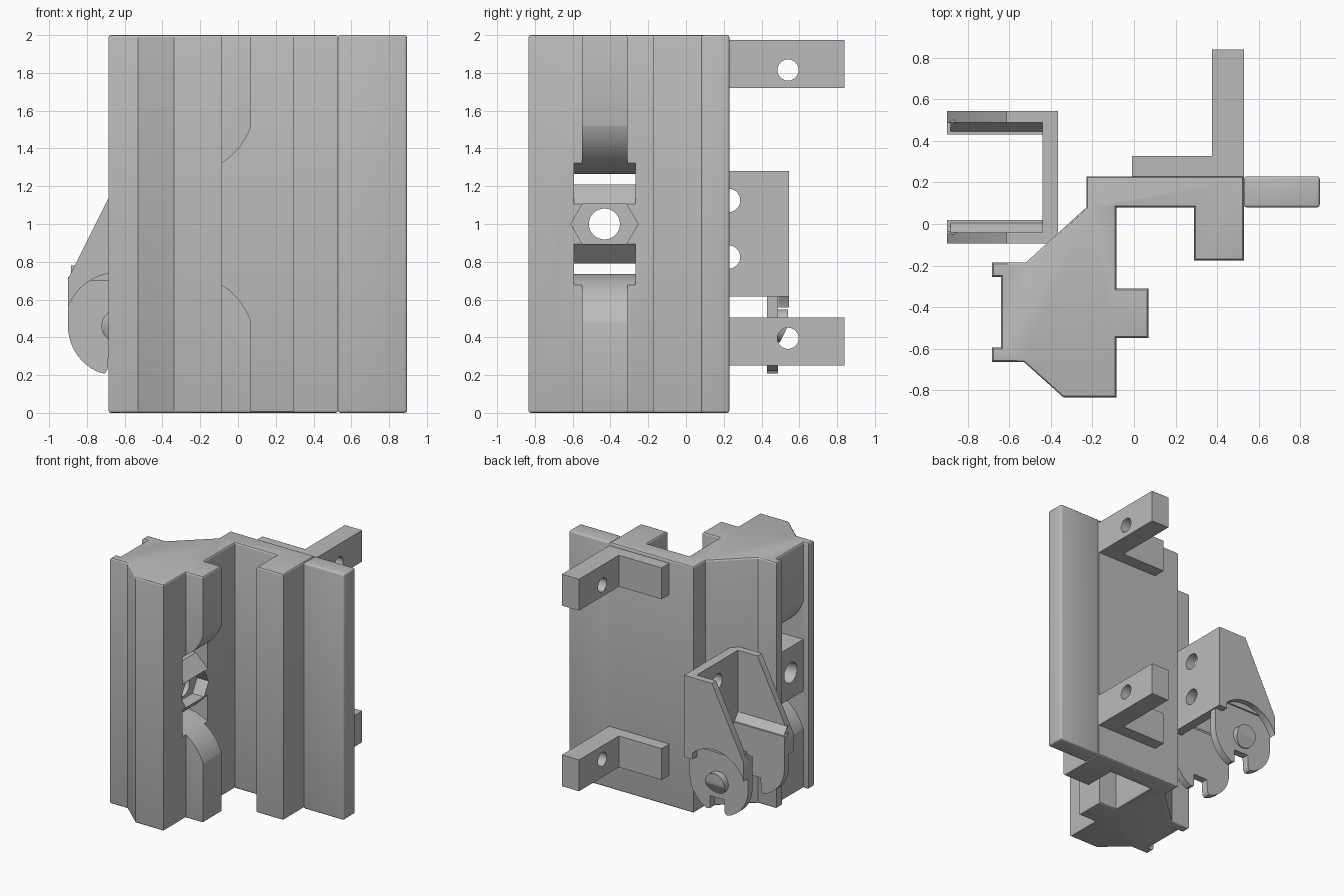
import bpy, bmesh
from math import sin, cos, pi, radians, sqrt
from mathutils import Vector

cube = bpy.data.objects.get("Cube")
if cube:
    bpy.data.objects.remove(cube)

grey = bpy.data.materials.new("machined_grey")
grey.use_nodes = True
grey.diffuse_color = (0.5, 0.5, 0.5, 1)
grey.node_tree.nodes["Principled BSDF"].inputs["Base Color"].default_value = (0.5, 0.5, 0.5, 1)


def place(axis, a, b, c):
    """Profile coordinates a, b and depth c along the axis."""
    return {"x": (c, a, b), "y": (a, c, b), "z": (a, b, c)}[axis]


def prism(name, pts, axis, lo, hi, rim=0, all_edges=False):
    """Extrude a closed profile, optionally rounding its end rims."""
    bm = bmesh.new()
    low = [bm.verts.new(place(axis, a, b, lo)) for a, b in pts]
    high = [bm.verts.new(place(axis, a, b, hi)) for a, b in pts]
    caps = [bm.faces.new(low), bm.faces.new(high)]
    n = len(pts)
    for i in range(n):
        j = (i + 1) % n
        bm.faces.new((low[i], low[j], high[j], high[i]))
    bmesh.ops.recalc_face_normals(bm, faces=bm.faces)
    if rim:
        edges = bm.edges[:] if all_edges else [e for f in caps for e in f.edges]
        bmesh.ops.bevel(bm, geom=edges, offset=rim, segments=3, profile=0.5, affect="EDGES")
    mesh = bpy.data.meshes.new(name)
    bm.to_mesh(mesh)
    bm.free()
    mesh.materials.append(grey)
    obj = bpy.data.objects.new(name, mesh)
    bpy.context.collection.objects.link(obj)
    return obj


def arc(ca, cb, r, start, end, steps=24):
    angles = [radians(start + (end - start) * i / steps) for i in range(steps + 1)]
    return [(ca + r * cos(t), cb + r * sin(t)) for t in angles]


def circle(ca, cb, r):
    return arc(ca, cb, r, 0, 352.5, 47)


def box(a0, a1, b0, b1):
    return [(a0, b0), (a1, b0), (a1, b1), (a0, b1)]


def activate(obj):
    bpy.ops.object.select_all(action="DESELECT")
    obj.select_set(True)
    bpy.context.view_layer.objects.active = obj


def boolean(obj, tool, operation="DIFFERENCE"):
    tool.hide_render = True
    mod = obj.modifiers.new("bool", "BOOLEAN")
    mod.operation, mod.object, mod.solver = operation, tool, "EXACT"
    activate(obj)
    bpy.ops.object.modifier_apply(modifier=mod.name)
    bpy.data.objects.remove(tool)


# Main column with tongue, rear web and front rib
column = prism("main_column", [
    (-0.23, 0.23), (0.53, 0.23), (0.53, -0.175), (0.29, -0.175), (0.29, 0.08),
    (-0.085, 0.08), (-0.085, -0.31), (0.07, -0.31), (0.07, -0.55), (-0.085, -0.55),
    (-0.085, -0.835), (-0.34, -0.835), (-0.53, -0.665), (-0.685, -0.665),
    (-0.685, -0.595), (-0.64, -0.595), (-0.64, -0.255), (-0.685, -0.255),
    (-0.685, -0.185), (-0.52, -0.185), (-0.23, 0.08)], "z", 0, 2, 0.014)

# Strap opening between two bowed walls, wide open at both mouths
MID, R, GAP = -0.285, 0.375, 0.265
upper = [(x, 1 + GAP + R - sqrt(R * R - (x - MID) ** 2))
         for x in [MID - 0.37 + 0.74 * i / 48 for i in range(49)]]
lower = [(x, 2 - z) for x, z in reversed(upper)]
boolean(column, prism("opening_cutter", upper + lower, "y", -0.594, -0.268))

# Clamp block in the opening, with nut pocket and bolt hole
block = prism("clamp_block", [(-0.64, 0.79), (-0.64, 1.21), (-0.19, 1.21), (-0.085, 1.105),
                              (-0.085, 0.895), (-0.19, 0.79)], "y", -0.6, -0.262)
BOLT_Y = -0.432
hexagon = [(BOLT_Y + s * a, 1 + b) for s, a, b in (
    (1, 0.178, 0), (1, 0.117, 0.105), (-1, 0.117, 0.105),
    (-1, 0.178, 0), (-1, 0.117, -0.105), (1, 0.117, -0.105))]
boolean(column, block, "UNION")
boolean(column, prism("nut_cutter", hexagon, "x", -0.19, 0))
boolean(column, prism("bolt_cutter", circle(BOLT_Y, 1, 0.082), "x", -0.8, 0.2))

# Side plate
plate = prism("side_plate", box(0.53, 0.895, 0.08, 0.23), "z", 0, 2, 0.014, True)

# Two angled rear arms with cross holes
arm_profile = [(-0.01, 0.228), (0.53, 0.228), (0.53, 0.84), (0.375, 0.84),
               (0.375, 0.328), (-0.01, 0.328)]
arms = []
for name, z0, hole in (("upper_arm", 1.72, 1.815), ("lower_arm", 0.25, 0.395)):
    arm = prism(name, arm_profile, "z", z0, z0 + 0.255)
    boolean(arm, prism("arm_cutter", circle(0.54, hole, 0.056), "x", 0.3, 0.6))
    arms.append(arm)

# Channel bracket: drilled back wall
wall = prism("bracket_wall", box(-0.095, 0.545, 0.615, 1.28), "x", -0.44, -0.365)
for z in (0.825, 1.125):
    boolean(wall, prism("wall_cutter", circle(0.225, z, 0.062), "x", -0.6, -0.2))

# Bracket cheeks, stepped-in hooks, and pins
CX, CZ = -0.635, 0.46
cheek_outline = [(-0.365, 1.28), (-0.615, 1.28), (-0.9, 0.71), (-0.9, 0.45), (-0.365, 0.45)]
hook_outline = ([(-0.9, 0.72)] + arc(CX, CZ, 0.265, 180, 248)
                + [(-0.705, 0.208), (-0.69, 0.23), (-0.685, 0.33), (-0.56, 0.33), (-0.56, 0.23)]
                + arc(CX, CZ, 0.26, 293, 360) + [(-0.375, 0.62), (-0.44, 0.72)])
step_section = [(0.43, 0.7), (0.5, 0.7), (0.5, 0.78), (0.49, 0.78)]
sides = []
for side, s in (("rear", 1), ("front", -1)):
    def y(v):
        return 0.225 + s * (v - 0.225)

    cheek = prism(side + "_cheek", cheek_outline, "y", y(0.49), y(0.545))
    boolean(cheek, prism("cheek_cutter", circle(CX, CZ, 0.283), "y", y(0.4), y(0.6)))
    boolean(cheek, prism("cheek_trim", box(-0.44, -0.3, 0.3, 0.615), "y", y(0.4), y(0.6)))
    hook = prism(side + "_hook", hook_outline, "y", y(0.43), y(0.488))
    step = prism(side + "_step", [(y(a), b) for a, b in step_section], "x", -0.885, -0.44)

    # Pin head whose lower half slopes back to the hook
    pin = prism(side + "_pin", circle(CX, CZ, 0.088), "y", y(0.47), y(0.54))
    bm = bmesh.new()
    bm.from_mesh(pin.data)
    bmesh.ops.bisect_plane(bm, geom=bm.verts[:] + bm.edges[:] + bm.faces[:],
                           plane_co=Vector((0, 0, CZ - 0.002)), plane_no=Vector((0, 0, 1)))
    for v in bm.verts:
        if s * (v.co.y - y(0.5)) > 0 and v.co.z < CZ:
            v.co.y -= s * 0.5 * (CZ - v.co.z)
    bm.to_mesh(pin.data)
    bm.free()
    sides += [cheek, hook, step, pin]

# Smooth curved walls, keep edges crisp
for obj in [column, plate, wall] + arms + sides:
    activate(obj)
    bpy.ops.object.shade_smooth_by_angle(angle=radians(30))
